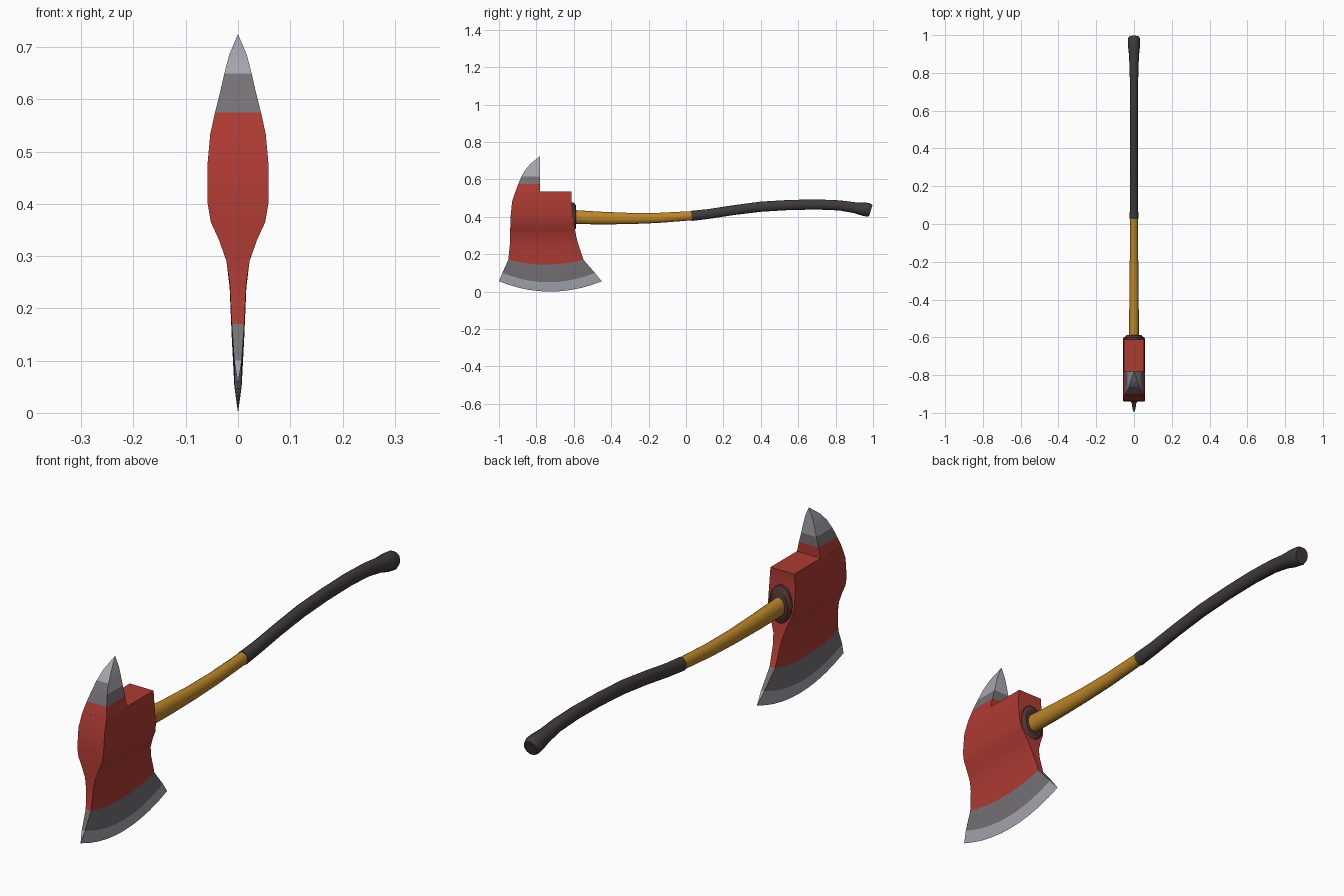
import bpy, bmesh, math
from mathutils import Vector

if "Cube" in bpy.data.objects:
    bpy.data.objects.remove(bpy.data.objects["Cube"])


def mat(name, rgb):
    m = bpy.data.materials.new(name)
    m.diffuse_color = (*rgb, 1)
    m.use_nodes = True
    m.node_tree.nodes["Principled BSDF"].inputs["Base Color"].default_value = m.diffuse_color
    return m


RED = mat("red paint", (0.42, 0.043, 0.033))
BAND = mat("dark steel", (0.18, 0.165, 0.18))
EDGE = mat("bright steel", (0.38, 0.38, 0.43))
WOOD = mat("golden wood", (0.50, 0.235, 0.022))
GRIP = mat("black grip", (0.05, 0.042, 0.045))
RING = mat("dark red collar", (0.085, 0.033, 0.033))


def loft(name, rings, mats, rule=lambda row, n: 0, angle=32):
    """Skin closed rings of equal length, cap the ends, colour faces by rule(row, normal)."""
    bm = bmesh.new()
    vs = [[bm.verts.new(p) for p in r] for r in rings]
    n = len(rings[0])
    rows = bm.faces.layers.int.new("row")
    for i in range(len(vs) - 1):
        for j in range(n):
            k = (j + 1) % n
            f = bm.faces.new((vs[i][j], vs[i][k], vs[i + 1][k], vs[i + 1][j]))
            f[rows] = i
    for i, r in ((0, vs[0][::-1]), (len(vs) - 1, vs[-1])):
        bm.faces.new(r)[rows] = i
    bmesh.ops.remove_doubles(bm, verts=bm.verts, dist=0.0003)
    bmesh.ops.recalc_face_normals(bm, faces=bm.faces)
    for f in bm.faces:
        f.material_index = rule(f[rows], f.normal)
    me = bpy.data.meshes.new(name)
    bm.to_mesh(me)
    bm.free()
    for m in mats:
        me.materials.append(m)
    ob = bpy.data.objects.new(name, me)
    bpy.context.collection.objects.link(ob)
    bpy.ops.object.select_all(action='DESELECT')
    ob.select_set(True)
    bpy.context.view_layer.objects.active = ob
    bpy.ops.object.shade_smooth_by_angle(angle=math.radians(angle))
    return ob


def slab(z, y0, y1, hw, sag=0.0, n=10):
    """Flat-sided head section from y0 to y1, half width hw, bowed down by sag."""
    pts = []
    for i in range(n + 1):
        t = i / n
        pts.append((y0 + (y1 - y0) * t, z - sag * (1 - (2 * t - 1) ** 2)))
    return [(hw, y, h) for y, h in pts] + [(-hw, y, h) for y, h in reversed(pts)]


def tube(name, stations, material, sides=12):
    """Elliptical sweep through (y, z, half width, half height) stations."""
    rings = []
    last = len(stations) - 1
    for i, (y, z, rx, rz) in enumerate(stations):
        a, b = stations[max(i - 1, 0)], stations[min(i + 1, last)]
        t = Vector((0, b[0] - a[0], b[1] - a[1])).normalized()
        up = Vector((0, -t.z, t.y))
        ring = []
        for k in range(sides):
            w = 2 * math.pi * (k + 0.5) / sides
            ring.append(Vector((rx * math.cos(w), y, z)) + up * rz * math.sin(w))
        rings.append(ring)
    return loft(name, rings, [material], angle=40)


# Axe head: cutting edge, blade band and red body
loft("axe_head", [slab(*s) for s in (
    (0.055, -1.0, -0.45, 0.0, 0.055),
    (0.10, -0.982, -0.487, 0.007, 0.05),
    (0.17, -0.95, -0.548, 0.012, 0.025),
    (0.25, -0.942, -0.575, 0.016, 0.01),
    (0.29, -0.94, -0.586, 0.022),
    (0.33, -0.94, -0.593, 0.036),
    (0.365, -0.939, -0.599, 0.052),
    (0.40, -0.938, -0.604, 0.058),
    (0.48, -0.93, -0.613, 0.058),
    (0.535, -0.912, -0.612, 0.053))],
    [EDGE, BAND, RED], lambda row, n: min(row, 2))


# Rear spike: red root, dark band, bright tip and back
def spike_rule(row, n):
    if row == 0:
        return 0
    front = n.y < -0.5
    return 1 if row == 1 or (row == 2 and front) else 2


loft("spike", [slab(*s, n=5) for s in (
    (0.534, -0.912, -0.78, 0.053),
    (0.575, -0.897, -0.78, 0.044),
    (0.615, -0.88, -0.78, 0.034),
    (0.65, -0.86, -0.78, 0.026),
    (0.685, -0.83, -0.78, 0.017),
    (0.725, -0.78, -0.78, 0.0))],
    [RED, BAND, EDGE], spike_rule)

# Collar where the handle enters the head
tube("collar", [(-0.64, 0.40, 0.05, 0.08), (-0.60, 0.40, 0.05, 0.078),
                (-0.588, 0.40, 0.04, 0.062)], RING, 20)

# Wooden shaft
tube("shaft", [(-0.65, 0.402, 0.029, 0.040), (-0.58, 0.398, 0.028, 0.038),
               (-0.45, 0.393, 0.026, 0.035), (-0.30, 0.391, 0.024, 0.031),
               (-0.15, 0.394, 0.023, 0.028), (0.05, 0.407, 0.022, 0.025)], WOOD)

# Black grip with flared end
tube("grip", [(0.03, 0.405, 0.024, 0.028), (0.12, 0.415, 0.022, 0.027),
              (0.25, 0.435, 0.021, 0.027), (0.40, 0.454, 0.021, 0.028),
              (0.55, 0.463, 0.021, 0.028), (0.70, 0.466, 0.022, 0.028),
              (0.82, 0.461, 0.024, 0.028), (0.90, 0.449, 0.028, 0.030),
              (0.945, 0.442, 0.033, 0.037), (0.975, 0.437, 0.034, 0.038),
              (0.988, 0.433, 0.029, 0.032)], GRIP)
